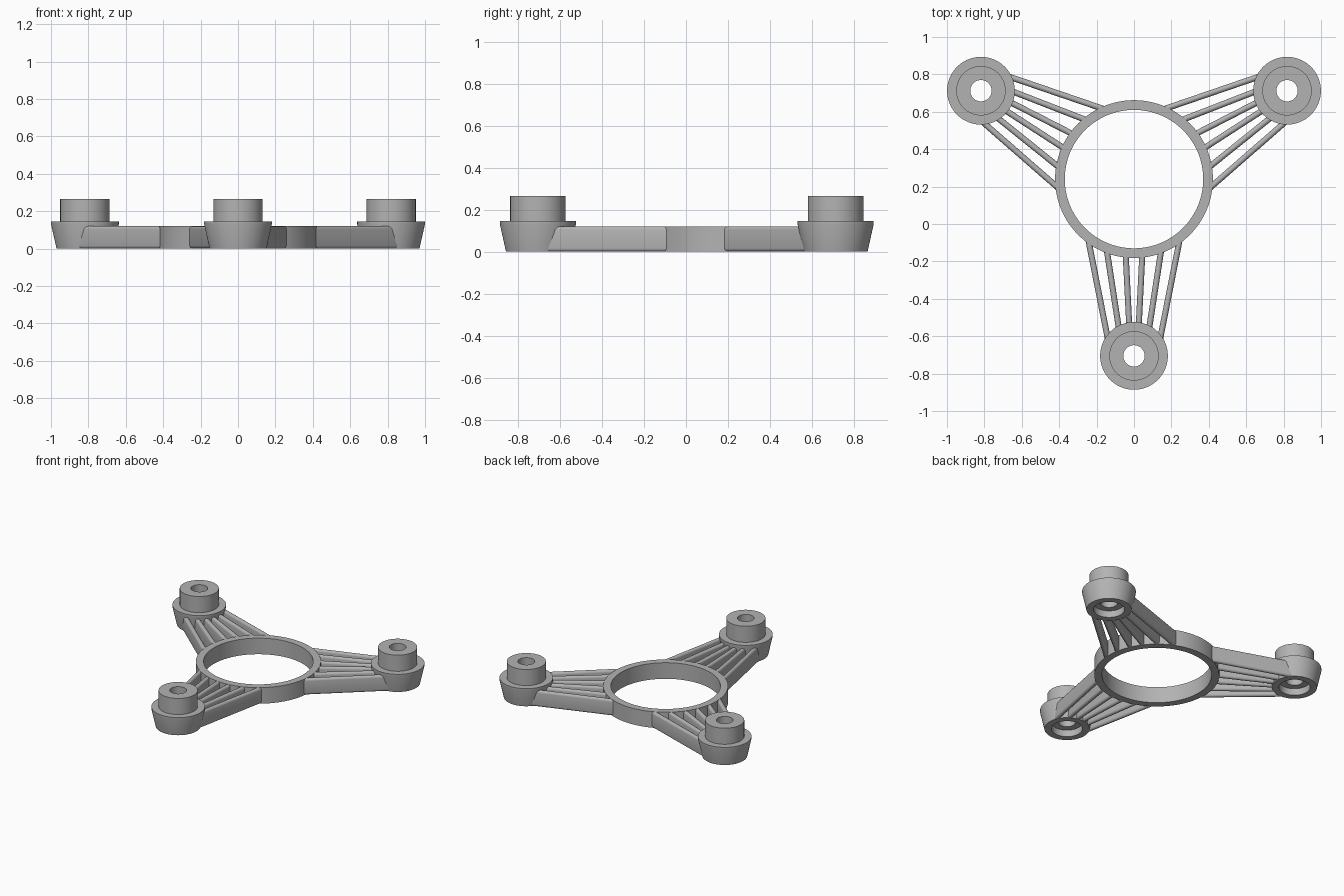
import bpy, bmesh, math
from mathutils import Vector, Matrix

cube = bpy.data.objects.get("Cube")
if cube:
    bpy.data.objects.remove(cube, do_unlink=True)

grey = bpy.data.materials.new("light_grey")
grey.use_nodes = True
COLOUR = (0.45, 0.45, 0.45, 1)
grey.diffuse_color = COLOUR
grey.node_tree.nodes["Principled BSDF"].inputs["Base Color"].default_value = COLOUR

CENTRE = Vector((0, 0.24, 0))
REACH = 0.945          # ring centre to post centre
HEIGHT = 0.12          # ring and rib height


def finish(name, bm, matrix):
    bmesh.ops.recalc_face_normals(bm, faces=bm.faces[:])
    mesh = bpy.data.meshes.new(name)
    bm.to_mesh(mesh)
    bm.free()
    mesh.transform(matrix)
    mesh.materials.append(grey)
    obj = bpy.data.objects.new(name, mesh)
    bpy.context.collection.objects.link(obj)
    bpy.ops.object.select_all(action='DESELECT')
    obj.select_set(True)
    bpy.context.view_layer.objects.active = obj
    bpy.ops.object.shade_smooth_by_angle(angle=math.radians(30))
    return obj


def lathe(name, profile, matrix, steps=96):
    """Turn a closed (radius, height) profile around z."""
    bm = bmesh.new()
    rings = []
    for i in range(steps):
        a = math.tau * i / steps
        rings.append([bm.verts.new((r * math.cos(a), r * math.sin(a), z)) for r, z in profile])
    n = len(profile)
    for i, ring in enumerate(rings):
        nxt = rings[(i + 1) % steps]
        for j in range(n):
            k = (j + 1) % n
            bm.faces.new((ring[j], nxt[j], nxt[k], ring[k]))
    return finish(name, bm, matrix)


def rib(name, start, end, matrix, half=0.016):
    """Upright bar with rounded top and bottom between two plan points."""
    a, b = Vector((*start, 0)), Vector((*end, 0))
    side = (b - a).normalized().cross(Vector((0, 0, 1)))
    section = []
    for i in range(18):
        t = math.pi * (i % 9) / 8 + (math.pi if i > 8 else 0)
        mid = HEIGHT - half if i < 9 else half
        section.append((half * math.cos(t), mid + half * math.sin(t)))
    bm = bmesh.new()
    ends = [[bm.verts.new(p + side * u + Vector((0, 0, z))) for u, z in section] for p in (a, b)]
    n = len(section)
    for j in range(n):
        k = (j + 1) % n
        bm.faces.new((ends[0][j], ends[0][k], ends[1][k], ends[1][j]))
    for loop in ends:
        bm.faces.new(loop)
    finish(name, bm, matrix)


# Central ring
lathe("central_ring", [(0.37, 0), (0.422, 0), (0.422, HEIGHT), (0.37, HEIGHT)],
      Matrix.Translation(CENTRE), 128)

# Tapered post with collar, through hole and recess underneath
POST = [(0.105, 0), (0.152, 0), (0.181, 0.13), (0.181, 0.145), (0.132, 0.145),
        (0.132, 0.265), (0.057, 0.265), (0.057, 0.05), (0.105, 0.05)]

# Rib plan lines, relative to the ring centre with the arm along -y
RIBS = {"outer": ((0.247, -0.31), (0.131, -0.9)),
        "middle": ((0.147, -0.37), (0.076, -0.83)),
        "inner": ((0.045, -0.39), (0.024, -0.81))}

# Three arms
for i, arm in enumerate(("front", "left", "right")):
    turn = Matrix.Translation(CENTRE) @ Matrix.Rotation(math.tau * i / 3, 4, 'Z')
    lathe(arm + "_post", POST, turn @ Matrix.Translation((0, -REACH, 0)))
    for label, (p, q) in RIBS.items():
        for s, tag in ((1, "a"), (-1, "b")):
            rib(f"{arm}_{label}_rib_{tag}", (s * p[0], p[1]), (s * q[0], q[1]), turn)
